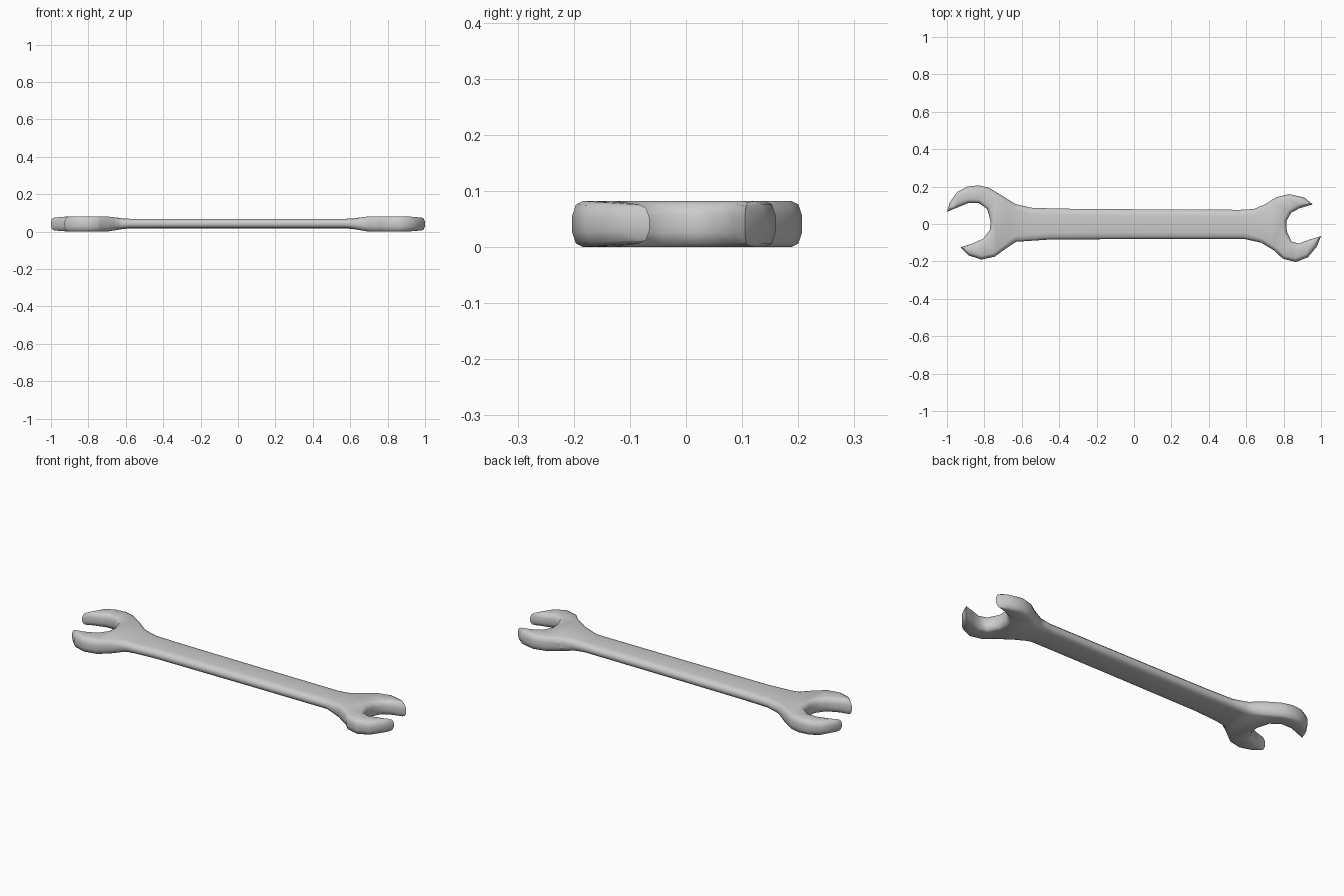
import bpy, bmesh
from mathutils import Vector

if "Cube" in bpy.data.objects:
    bpy.data.objects.remove(bpy.data.objects["Cube"])

# Outline seen from above, clockwise from the upper left jaw tip
UPPER = [(-1.0, .065), (-.985, .115), (-.945, .172), (-.89, .2), (-.83, .207),
         (-.775, .193), (-.70, .148), (-.635, .107), (-.55, .087), (-.4, .082),
         (.1, .078), (.57, .076), (.64, .08), (.70, .105), (.76, .143),
         (.83, .16), (.91, .142), (.955, .105)]
RIGHT_MOUTH = [(.885, .084), (.84, .06), (.815, .015), (.817, -.04),
               (.842, -.093), (.88, -.105), (.94, -.083)]
LOWER = [(1.0, -.065), (.978, -.12), (.93, -.178), (.865, -.203), (.795, -.185),
         (.75, -.142), (.68, -.1), (.59, -.08), (.1, -.08), (-.45, -.083),
         (-.63, -.095), (-.69, -.135), (-.745, -.175), (-.815, -.19),
         (-.885, -.168), (-.928, -.125)]
LEFT_MOUTH = [(-.865, -.105), (-.805, -.078), (-.77, -.03), (-.767, .015),
              (-.785, .08), (-.83, .112), (-.885, .112), (-.94, .09)]
outline = [Vector(p) for p in UPPER + RIGHT_MOUTH + LOWER + LEFT_MOUTH]


def head_blend(x):
    """0 on the shaft, 1 on the heads."""
    t = min(max((abs(x) - .58) / .14, 0), 1)
    return t * t * (3 - 2 * t)


def inset(depth):
    """Outline moved inwards; the crown is wider on the shaft."""
    ring = []
    for i, p in enumerate(outline):
        a = (p - outline[i - 1]).normalized()
        b = (outline[(i + 1) % len(outline)] - p).normalized()
        n = Vector((a.y + b.y, -a.x - b.x)).normalized()
        miter = min(1 / max(n.dot(Vector((a.y, -a.x))), .3), 1.4)
        h = head_blend(p.x)
        ring.append(p + n * miter * depth * (.035 * (1 - h) + .019 * h))
    return ring


# Rings from the underside to the top: (inset, relative height)
bm = bmesh.new()
layers = [(1, -1), (.35, -.85), (0, -.35), (0, .35), (.35, .85), (1, 1)]
rings = [[bm.verts.new((p.x, p.y, z)) for p in inset(d)] for d, z in layers]
n = len(outline)
for lo, hi in zip(rings, rings[1:]):
    for i in range(n):
        j = (i + 1) % n
        bm.faces.new((lo[i], lo[j], hi[j], hi[i]))
bm.faces.new(rings[0])
bm.faces.new(rings[-1])

# Cross cuts let the thickness change between shaft and heads
for x in (-.74, -.70, -.66, -.62, -.58, -.3, 0, .3, .58, .62, .66, .70, .74):
    bmesh.ops.bisect_plane(bm, geom=bm.verts[:] + bm.edges[:] + bm.faces[:],
                           plane_co=(x, 0, 0), plane_no=(1, 0, 0))
for v in bm.verts:
    half = .026 + .015 * head_blend(v.co.x)
    half -= .008 * max(0, (abs(v.co.x) - .9) / .1)
    v.co.z = v.co.z * half + .041 + .002 * (1 - head_blend(v.co.x))
bmesh.ops.triangulate(bm, faces=[f for f in bm.faces if len(f.verts) > 4])
bmesh.ops.recalc_face_normals(bm, faces=bm.faces[:])

# Open-ended wrench
mesh = bpy.data.meshes.new("wrench")
bm.to_mesh(mesh)
bm.free()
wrench = bpy.data.objects.new("wrench", mesh)
bpy.context.collection.objects.link(wrench)
bpy.context.view_layer.objects.active = wrench
wrench.select_set(True)
import math
bpy.ops.object.shade_smooth_by_angle(angle=math.radians(50))
